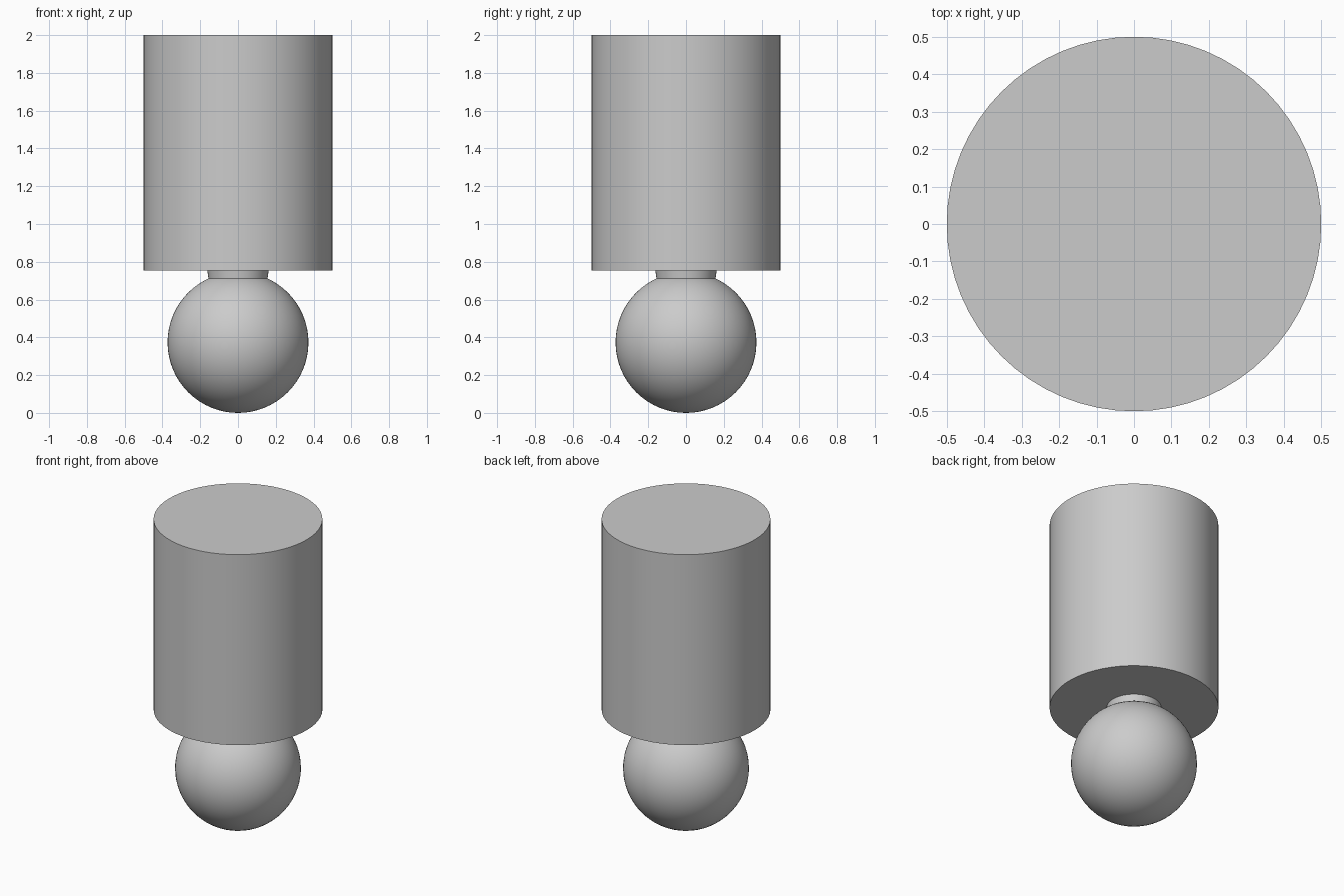
import bpy
import math

cube = bpy.data.objects.get("Cube")
if cube:
    bpy.data.objects.remove(cube, do_unlink=True)

GREY = (0.6, 0.6, 0.6, 1)
grey = bpy.data.materials.new("plain grey")
grey.use_nodes = True
grey.diffuse_color = GREY
grey.node_tree.nodes["Principled BSDF"].inputs["Base Color"].default_value = GREY


def finish(name):
    """Name, colour and smooth the part just added."""
    part = bpy.context.object
    part.name = name
    part.data.materials.append(grey)
    bpy.ops.object.shade_smooth_by_angle(angle=math.radians(35))


def round_part(name, bottom, top, r_bottom, r_top, sides=64):
    bpy.ops.mesh.primitive_cone_add(
        vertices=sides, radius1=r_bottom, radius2=r_top,
        depth=top - bottom, location=(0, 0, (bottom + top) / 2))
    finish(name)


# Large cylinder on top
round_part("body", 0.755, 2.0, 0.5, 0.5)

# Short flared collar between cylinder and ball
round_part("neck", 0.70, 0.76, 0.155, 0.163)

# Ball at the bottom
bpy.ops.mesh.primitive_uv_sphere_add(
    segments=64, ring_count=32, radius=0.373, location=(0, 0, 0.373))
finish("ball")
